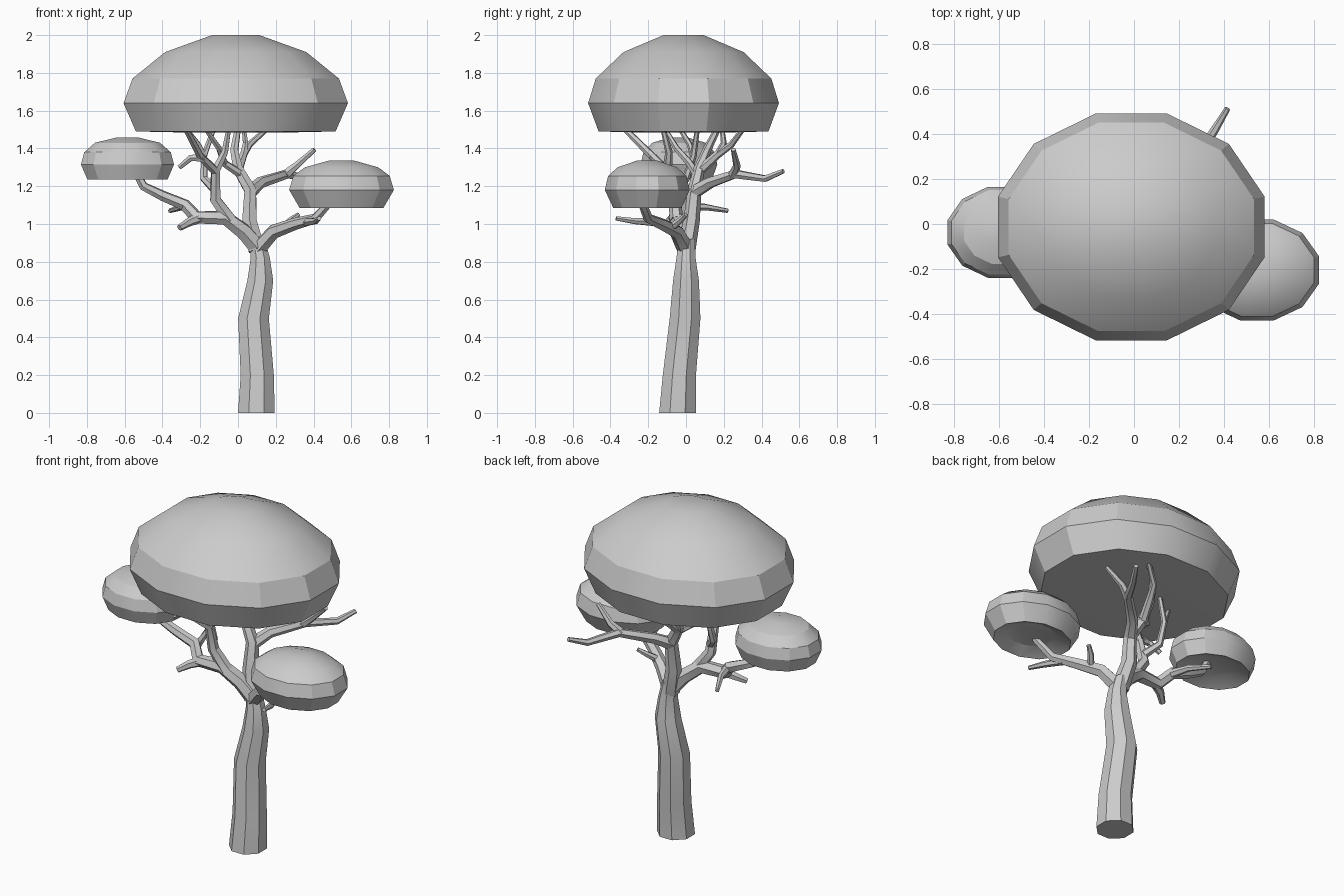
import bpy, bmesh, math
from mathutils import Vector

cube = bpy.data.objects.get("Cube")
if cube:
    bpy.data.objects.remove(cube)

GREY = (0.6, 0.6, 0.6, 1)
mat = bpy.data.materials.new("pale_grey")
mat.use_nodes = True
mat.diffuse_color = GREY
mat.node_tree.nodes["Principled BSDF"].inputs["Base Color"].default_value = GREY


def finish(name, bm, angle):
    bmesh.ops.recalc_face_normals(bm, faces=bm.faces)
    mesh = bpy.data.meshes.new(name)
    bm.to_mesh(mesh)
    bm.free()
    mesh.materials.append(mat)
    obj = bpy.data.objects.new(name, mesh)
    bpy.context.collection.objects.link(obj)
    bpy.ops.object.select_all(action="DESELECT")
    obj.select_set(True)
    bpy.context.view_layer.objects.active = obj
    bpy.ops.object.shade_smooth_by_angle(angle=math.radians(angle))
    return obj


def skin(bm, rings):
    """Join rings of points with quads and close both ends."""
    loops = [[bm.verts.new(p) for p in ring] for ring in rings]
    n = len(loops[0])
    for a, b in zip(loops, loops[1:]):
        for i in range(n):
            j = (i + 1) % n
            bm.faces.new((a[i], a[j], b[j], b[i]))
    bm.faces.new(loops[0][::-1])
    bm.faces.new(loops[-1])


def limb(name, path, radii, sides=6, upright=False):
    """Tapered faceted tube along a path."""
    pts = [Vector(p) for p in path]
    last = len(pts) - 1
    if len(radii) == 2:
        radii = [radii[0] + (radii[1] - radii[0]) * i / last for i in range(last + 1)]
    normal, side = Vector((0, 0, 1)), Vector((1, 0, 0))
    rings = []
    for i, p in enumerate(pts):
        if not upright:
            tangent = Vector()
            if i > 0:
                tangent += (p - pts[i - 1]).normalized()
            if i < last:
                tangent += (pts[i + 1] - p).normalized()
            tangent.normalize()
            side = normal.rotation_difference(tangent) @ side
            normal = tangent
        other = normal.cross(side)
        turns = [math.tau * (k + 0.5) / sides for k in range(sides)]
        rings.append([p + (side * math.cos(t) + other * math.sin(t)) * radii[i] for t in turns])
    bm = bmesh.new()
    skin(bm, rings)
    return finish(name, bm, 30)


def canopy(name, centre, size, profile, angle):
    """Twelve-sided oval dome; profile holds (radius factor, height)."""
    turns = [math.tau * (k + 0.5) / 12 for k in range(12)]
    rings = [[(centre[0] + size[0] * f * math.cos(t), centre[1] + size[1] * f * math.sin(t), z)
              for t in turns] for f, z in profile]
    bm = bmesh.new()
    skin(bm, rings)
    return finish(name, bm, angle)


# Foliage
canopy("main_canopy", (-0.012, -0.013), (0.615, 0.523),
       [(0.5, 1.485), (0.89, 1.49), (1, 1.64), (0.92, 1.77), (0.63, 1.91), (0.21, 2)], 28)
canopy("right_canopy", (-0.585, -0.037), (0.255, 0.21),
       [(0.5, 1.27), (0.86, 1.235), (1, 1.315), (0.93, 1.38), (0.7, 1.43), (0.25, 1.457)], 25)
canopy("left_canopy", (0.548, -0.205), (0.287, 0.233),
       [(0.5, 1.12), (0.8, 1.085), (1, 1.18), (0.92, 1.255), (0.7, 1.3), (0.25, 1.335)], 25)

# Trunk
limb("trunk", [(0.097, -0.045, 0), (0.102, -0.035, 0.2), (0.082, -0.005, 0.5), (0.118, 0, 0.7),
               (0.118, 0, 0.82), (0.1, 0.005, 0.92)],
     [0.105, 0.095, 0.088, 0.074, 0.055, 0.045], 8, True)

# Left limb and its twigs
limb("left_limb", [(0.1, 0, 0.86), (0.19, -0.05, 0.96), (0.3, -0.13, 1), (0.41, -0.2, 1.03),
                   (0.5, -0.24, 1.13)], [0.045, 0.02])
limb("left_twig_front", [(0.36, -0.17, 1.01), (0.41, -0.27, 1.015), (0.43, -0.37, 1.03)], [0.023, 0.012])
limb("left_twig_back", [(0.24, -0.08, 0.98), (0.28, -0.03, 1.02), (0.32, 0, 1.05)], [0.022, 0.012])

# Right limb and its twigs
limb("right_limb", [(0.1, 0, 0.88), (0.03, -0.02, 0.96), (-0.07, -0.05, 1.035), (-0.22, -0.06, 1.035),
                    (-0.28, -0.01, 1.1), (-0.4, -0.02, 1.15), (-0.5, -0.03, 1.2), (-0.55, -0.03, 1.29)],
     [0.05, 0.02])
limb("right_stub", [(-0.2, -0.06, 1.035), (-0.26, -0.09, 1.01), (-0.31, -0.13, 0.98)], [0.03, 0.017])
limb("right_twig", [(-0.27, 0, 1.09), (-0.3, 0.1, 1.09), (-0.36, 0.22, 1.07)], [0.024, 0.012])

# Front riser and its twigs
limb("front_riser", [(-0.04, -0.05, 1.02), (-0.12, -0.06, 1.13), (-0.12, -0.1, 1.28),
                     (-0.2, -0.18, 1.36), (-0.28, -0.33, 1.51)], [0.037, 0.016])
limb("front_riser_twig_outer", [(-0.18, -0.17, 1.35), (-0.25, -0.17, 1.35), (-0.31, -0.15, 1.3)], [0.024, 0.014])
limb("front_riser_twig_inner", [(-0.12, -0.1, 1.28), (-0.07, -0.09, 1.38), (-0.05, -0.12, 1.5)], [0.026, 0.014])
limb("front_riser_twig_back", [(-0.12, -0.06, 1.18), (-0.18, 0, 1.24), (-0.18, 0.04, 1.36),
                               (-0.13, 0.06, 1.5)], [0.025, 0.013])
limb("front_riser_twig_tip", [(-0.18, 0.04, 1.36), (-0.21, 0.02, 1.42), (-0.27, -0.03, 1.5)], [0.018, 0.012])

# Centre riser and its twigs
limb("centre_riser", [(0.1, 0, 0.86), (0.06, 0.03, 1.02), (0.065, 0.045, 1.18), (0, 0.07, 1.29),
                      (-0.02, 0.11, 1.39), (0, 0.17, 1.51)], [0.05, 0.017])
limb("centre_twig_right", [(0.02, 0.06, 1.26), (-0.07, 0.02, 1.32), (-0.1, -0.05, 1.4),
                           (-0.17, -0.11, 1.5)], [0.024, 0.013])
limb("centre_twig_left", [(0, 0.07, 1.28), (0.03, 0.17, 1.37), (0.06, 0.24, 1.42), (0.15, 0.3, 1.5)], [0.026, 0.013])
limb("centre_twig_tip", [(0.03, 0.17, 1.37), (0.04, 0.2, 1.43), (0.03, 0.19, 1.51)], [0.02, 0.012])

# Back limb and its fork
limb("back_limb", [(0.065, 0.045, 1.17), (0.12, 0.13, 1.22), (0.26, 0.26, 1.265),
                   (0.36, 0.42, 1.24), (0.417, 0.515, 1.28)], [0.037, 0.013])
limb("back_limb_fork", [(0.25, 0.25, 1.26), (0.31, 0.27, 1.31), (0.405, 0.25, 1.395)], [0.027, 0.013])
